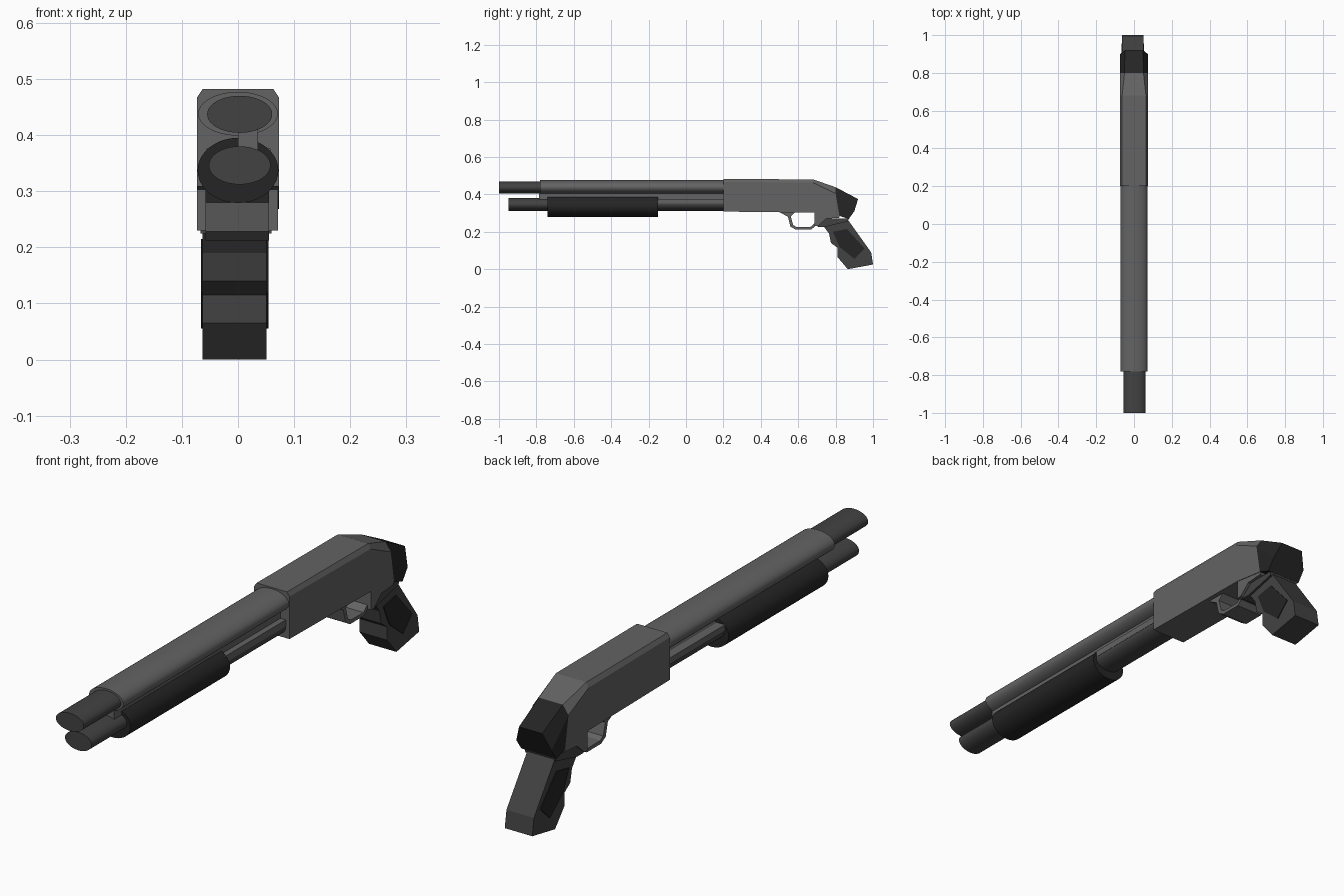
import bpy, bmesh, math
from mathutils import Matrix

cube = bpy.data.objects.get("Cube")
if cube:
    bpy.data.objects.remove(cube, do_unlink=True)


def material(name, v):
    m = bpy.data.materials.new(name)
    m.use_nodes = True
    m.diffuse_color = (v, v, v, 1)
    m.node_tree.nodes["Principled BSDF"].inputs["Base Color"].default_value = (v, v, v, 1)
    return m


steel = material("light_steel", 0.125)
gunmetal = material("dark_gunmetal", 0.055)
black = material("black_polymer", 0.018)


def finish(name, bm, *mats):
    bmesh.ops.recalc_face_normals(bm, faces=bm.faces[:])
    me = bpy.data.meshes.new(name)
    bm.to_mesh(me)
    bm.free()
    ob = bpy.data.objects.new(name, me)
    bpy.context.collection.objects.link(ob)
    for m in mats:
        me.materials.append(m)
    return ob


def tube(name, y0, y1, z, rx, rz, mat, x=0.0):
    """Oval rod running along y."""
    bm = bmesh.new()
    xf = (Matrix.Translation((x, (y0 + y1) / 2, z))
          @ Matrix.Diagonal((rx, y1 - y0, rz, 1))
          @ Matrix.Rotation(math.pi / 2, 4, 'X'))
    bmesh.ops.create_cone(bm, cap_ends=True, segments=40, radius1=1,
                          radius2=1, depth=1, matrix=xf)
    ob = finish(name, bm, mat)
    bpy.ops.object.select_all(action='DESELECT')
    ob.select_set(True)
    bpy.context.view_layer.objects.active = ob
    bpy.ops.object.shade_smooth_by_angle(angle=math.radians(40))


def slab(name, profile, x0, x1, mat):
    """Side profile of (y, z) points pushed out from x0 to x1."""
    bm = bmesh.new()
    f = bm.faces.new([bm.verts.new((x0, y, z)) for y, z in profile])
    ext = bmesh.ops.extrude_face_region(bm, geom=[f])["geom"]
    moved = [v for v in ext if isinstance(v, bmesh.types.BMVert)]
    bmesh.ops.translate(bm, verts=moved, vec=(x1 - x0, 0, 0))
    return finish(name, bm, mat)


def bar(name, y0, y1, z0, z1, x0, x1, mat):
    slab(name, [(y0, z0), (y1, z0), (y1, z1), (y0, z1)], x0, x1, mat)


# Barrel, sleeve, lower tube and sliding fore-end
tube("barrel", -1.0, 0.21, 0.437, 0.058, 0.033, gunmetal, 0.003)
tube("barrel_sleeve", -0.78, 0.21, 0.438, 0.071, 0.039, steel)
tube("lower_tube", -0.95, 0.21, 0.346, 0.055, 0.034, gunmetal, 0.003)
tube("fore_end", -0.74, -0.15, 0.337, 0.072, 0.058, black)
bar("barrel_rib", -0.785, 0.21, 0.36, 0.415, 0.0, 0.036, steel)
bar("action_bar", -0.16, 0.21, 0.352, 0.376, -0.056, 0.058, steel)

# Receiver with bevelled top, lofted back into the black rear cap
sections = [  # (bottom y, z), (shoulder y, z), (top y, z), top half width
    ((0.20, 0.308), (0.20, 0.467), (0.20, 0.482), 0.063),
    ((0.69, 0.302), (0.68, 0.462), (0.68, 0.480), 0.063),
    ((0.82, 0.285), (0.80, 0.405), (0.80, 0.438), 0.050),
    ((0.87, 0.268), (0.90, 0.310), (0.92, 0.375), 0.048),
]
bm = bmesh.new()
rings = []
w = 0.073
for b, s, t, tw in sections:
    pts = [(-w, *b), (-w, *s), (-tw, *t), (tw, *t), (w, *s), (w, *b)]
    rings.append([bm.verts.new(p) for p in pts])
for k in range(len(rings) - 1):
    a, c = rings[k], rings[k + 1]
    for i in range(6):
        j = (i + 1) % 6
        f = bm.faces.new((a[i], a[j], c[j], c[i]))
        f.material_index = int(k == 2)
bm.faces.new(rings[0])
bm.faces.new(rings[-1]).material_index = 1
finish("receiver", bm, steel, black)

# Lower rear of the receiver and the collar above the grip
slab("receiver_chin", [(0.687, 0.31), (0.687, 0.23), (0.705, 0.23),
                       (0.75, 0.27), (0.82, 0.275), (0.82, 0.31)],
     -0.073, 0.071, steel)
slab("grip_collar", [(0.70, 0.225), (0.75, 0.272), (0.87, 0.272),
                     (0.865, 0.255), (0.74, 0.225)], -0.067, 0.06, gunmetal)

# Open trigger guard
slab("trigger_guard", [(0.49, 0.31), (0.545, 0.28), (0.558, 0.228), (0.585, 0.212),
                       (0.67, 0.212), (0.692, 0.232), (0.692, 0.25), (0.665, 0.225),
                       (0.59, 0.226), (0.573, 0.236), (0.56, 0.282), (0.59, 0.31)],
     -0.058, 0.055, steel)

# Pistol grip with finger steps and dark side panels
slab("grip", [(0.735, 0.23), (0.865, 0.265), (0.99, 0.09), (1.0, 0.025),
              (0.865, 0.0), (0.81, 0.065), (0.81, 0.115), (0.775, 0.14),
              (0.765, 0.19)], -0.063, 0.051, gunmetal)
panel = [(0.785, 0.2), (0.86, 0.215), (0.955, 0.11), (0.90, 0.055), (0.82, 0.12)]
for side, x0, x1 in (("right", -0.066, -0.062), ("left", 0.05, 0.054)):
    slab("grip_panel_" + side, panel, x0, x1, black)
